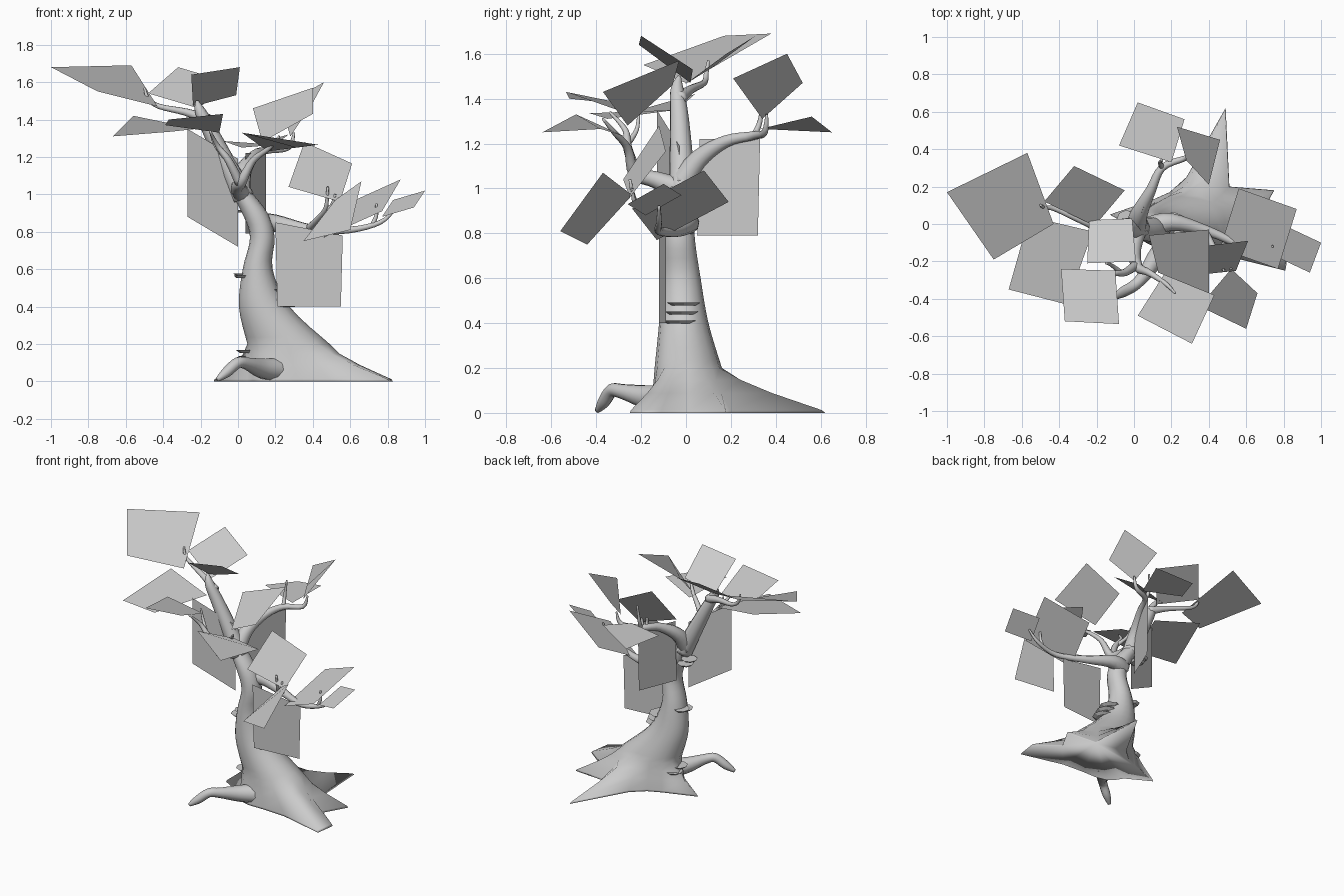
import bpy
import bmesh
import math
from mathutils import Vector

default_cube = bpy.data.objects.get("Cube")
if default_cube:
    bpy.data.objects.remove(default_cube, do_unlink=True)

# One plain grey covers the whole tree
grey = bpy.data.materials.new("plain_grey")
grey.use_nodes = True
grey_value = (0.6, 0.6, 0.6, 1)
grey.diffuse_color = grey_value
grey.node_tree.nodes["Principled BSDF"].inputs["Base Color"].default_value = grey_value


def finish(name, bm, smooth):
    """Turn a bmesh into a named, grey object."""
    mesh = bpy.data.meshes.new(name)
    bmesh.ops.recalc_face_normals(bm, faces=bm.faces)
    for face in bm.faces:
        face.smooth = smooth
    bm.to_mesh(mesh)
    bm.free()
    mesh.materials.append(grey)
    obj = bpy.data.objects.new(name, mesh)
    bpy.context.collection.objects.link(obj)
    return obj


def smooth_path(points, steps):
    """Pass a Catmull-Rom curve through vectors of any length."""
    points = [Vector(p) for p in points]
    padded = [points[0]] + points + [points[-1]]
    result = []
    for before, start, end, after in zip(padded, padded[1:], padded[2:], padded[3:]):
        for step in range(steps):
            t = step / steps
            bend = (start - end) * 3 + after - before
            pull = before * 2 - start * 5 + end * 4 - after
            result.append(start + ((end - before) * t + pull * t**2 + bend * t**3) / 2)
    return result + [points[-1]]


def oval(centre, across, up, sides):
    """Points around an oval given by its centre and two half axes."""
    angles = [math.tau * side / sides for side in range(sides)]
    return [centre + across * math.cos(a) + up * math.sin(a) for a in angles]


def loft(name, rings):
    """Skin a list of rings that all have the same number of points."""
    bm = bmesh.new()
    loops = [[bm.verts.new((p.x, p.y, max(p.z, 0))) for p in ring] for ring in rings]
    sides = len(loops[0])
    for low, high in zip(loops, loops[1:]):
        for side in range(sides):
            following = (side + 1) % sides
            bm.faces.new((low[side], low[following], high[following], high[side]))
    bm.faces.new(loops[0])
    bm.faces.new(loops[-1])
    return finish(name, bm, True)


def limb(name, *points, sides=10, steps=4):
    """Tapered limb through points of (x, y, z, radius)."""
    path = smooth_path(points, steps)
    centres = [p.to_3d() for p in path]
    rings = []
    across = None
    for index, centre in enumerate(centres):
        ahead = centres[min(index + 1, len(centres) - 1)]
        behind = centres[max(index - 1, 0)]
        along = (ahead - behind).normalized()
        if across is None:
            across = along.orthogonal()
        across = (across - along * across.dot(along)).normalized()
        radius = max(path[index][3], 0.004)
        rings.append(oval(centre, across * radius, along.cross(across) * radius, sides))
    return loft(name, rings)


def leaf(name, a, b, c, d=None):
    """Flat leaf card; the last corner completes a parallelogram if left out."""
    a, b, c = Vector(a), Vector(b), Vector(c)
    d = Vector(d) if d else a + c - b
    bm = bmesh.new()
    bm.faces.new([bm.verts.new(corner) for corner in (a, b, c, d)])
    return finish(name + "_leaf", bm, False)


def fungus(name, x, y, z, size):
    """Thin shelf fungus sticking out of the bark."""
    bm = bmesh.new()
    bmesh.ops.create_cone(bm, cap_ends=True, segments=8, radius1=size * 0.7,
                          radius2=size, depth=0.014)
    bmesh.ops.translate(bm, verts=bm.verts, vec=(x, y, z))
    return finish(name + "_fungus", bm, False)


# Trunk: level oval rings of x, y, z, half width, half depth
trunk_profile = [
    (.27, .01, .2, .22, .15), (.14, -.01, .4, .135, .11), (.105, -.02, .6, .08, .085),
    (.13, -.03, .77, .066, .07), (.09, -.03, .9, .068, .065), (.01, -.02, 1.02, .055, .06)]
trunk_rings = [oval(p.to_3d(), Vector((p[3], 0, 0)), Vector((0, p[4], 0)), 16)
               for p in smooth_path([Vector(p) for p in trunk_profile], 4)]

# Root flare: a star-shaped footprint, root tips and valleys, skinned up to the trunk
footprint = [
    (.66, .02), (.75, .18), (.51, .2), (.49, .62), (.28, .25), (.19, .17), (.1, .13),
    (-.13, .05), (.05, -.05), (.08, -.1), (.12, -.14), (.2, -.16), (.32, -.16),
    (.49, -.17), (.81, -.25), (.83, -.11)]
flare_rings = []
for spread, height in ((1, 0), (.97, .012), (.5, .088), (.2, .147)):
    ring = [top.lerp(Vector(foot).to_3d(), spread)
            for top, foot in zip(trunk_rings[0], footprint)]
    for point in ring:
        point.z = height
    flare_rings.append(ring)
loft("trunk_and_roots", flare_rings + trunk_rings)

# Free root arching away from the flare
limb("arched_front_root", (.24, -.07, .06, .07), (.13, -.17, .07, .055),
     (.05, -.28, .095, .034), (0, -.33, .1, .03), (-.06, -.365, .05, .028),
     (-.11, -.395, .01, .012))

# Main limbs
limb("tall_limb", (.03, -.02, .98, .06), (-.03, -.02, 1.1, .055),
     (-.14, -.03, 1.32, .042), (-.2, -.04, 1.44, .03), (-.22, -.03, 1.5, .008))
limb("tall_limb_fork", (-.16, -.03, 1.4, .03), (-.28, .02, 1.44, .02),
     (-.42, .08, 1.47, .014), (-.48, .09, 1.51, .011), (-.5, .1, 1.57, .006))
limb("back_limb", (.01, -.02, 1.02, .058), (.03, .06, 1.13, .045),
     (.09, .18, 1.21, .028), (.15, .3, 1.235, .02), (.27, .35, 1.25, .015),
     (.3, .36, 1.33, .006))
limb("back_twig", (.15, .3, 1.23, .016), (.14, .33, 1.3, .011), (.15, .34, 1.41, .006))
limb("front_limb", (.02, -.03, 1, .05), (0, -.14, 1.04, .038),
     (.02, -.23, 1.07, .028), (.08, -.26, 1.18, .018), (.17, -.32, 1.25, .012),
     (.22, -.37, 1.31, .006))
limb("front_fork", (.01, -.22, 1.06, .026), (-.05, -.26, 1.18, .02),
     (-.11, -.27, 1.26, .013), (-.15, -.34, 1.34, .006))
limb("front_twig", (-.07, -.26, 1.2, .015), (-.12, -.22, 1.26, .01), (-.15, -.21, 1.34, .006))
limb("side_limb", (.1, -.02, .84, .066), (.2, .01, .845, .048),
     (.4, -.04, .81, .027), (.6, -.12, .81, .018), (.76, -.12, .85, .013),
     (.84, -.12, .92, .006))
limb("side_twig", (.38, -.04, .82, .02), (.43, -.14, .87, .017),
     (.47, -.22, .93, .012), (.48, -.25, 1.04, .006))
limb("side_twig_fork", (.46, -.2, .91, .012), (.5, -.23, .94, .01), (.52, -.24, 1, .006))
limb("side_tip_twig", (.72, -.12, .84, .012), (.74, -.12, .89, .01), (.74, -.12, .95, .006))

# Leaves on the tall limb
leaf("far_tip", (-1, .17, 1.68), (-.57, .38, 1.69), (-.43, 0, 1.47), (-.75, -.19, 1.55))
leaf("fork", (-.32, .31, 1.68), (-.05, .18, 1.6), (-.21, -.01, 1.46))
leaf("crown", (-.25, -.21, 1.64), (.01, -.2, 1.68), (-.01, .03, 1.53), (-.24, .02, 1.47))
leaf("low_tip", (-.67, -.35, 1.31), (-.36, -.43, 1.335), (-.22, -.04, 1.35), (-.56, .04, 1.42))
leaf("hanging_front", (-.27, -.13, .88), (-.27, -.13, 1.35), (0, -.03, 1.19), (0, -.03, .72))

# Leaves on the front limb
leaf("front_outer", (-.39, -.24, 1.37), (-.1, -.25, 1.33), (-.08, -.535, 1.43), (-.37, -.52, 1.4))
leaf("front_upper", (.08, -.06, 1.46), (.4, -.03, 1.57), (.4, -.37, 1.43), (.13, -.26, 1.28))
leaf("front_flat", (.02, -.49, 1.33), (.16, -.27, 1.23), (.43, -.38, 1.265), (.31, -.64, 1.25))

# Leaves on the back limb
leaf("back_upright", (.46, .45, 1.6), (.23, .52, 1.47), (.28, .34, 1.31), (.4, .21, 1.49))
leaf("back_flat", (.02, .65, 1.25), (.27, .56, 1.32), (.2, .33, 1.265), (-.08, .42, 1.285))
leaf("hanging_back", (.04, .05, .79), (.15, .32, .79), (.15, .33, 1.22))

# Leaves on the side limb
leaf("side_upper", (.355, -.12, 1.28), (.61, -.09, 1.165), (.545, -.25, .96), (.27, -.28, 1.04))
leaf("side_front", (.66, -.37, 1.07), (.6, -.56, .81), (.35, -.44, .75), (.52, -.24, .97))
leaf("side_wide", (.87, .08, 1.08), (.56, .19, .94), (.46, -.13, .77))
leaf("side_tip", (.83, -.02, .97), (1, -.1, 1.02), (.94, -.26, .93))
leaf("hanging_side", (.2, -.12, .85), (.56, -.09, .78), (.55, -.09, .4), (.21, -.12, .4))

# Shelf fungi in small stacks up the bark
for level in range(3):
    fungus("side", .25 - level * .02, -.03 + level * .01, .405 + level * .04, .075)
for level in range(2):
    fungus("low", .06 - level * .01, .05 - level * .04, .13 + level * .03, .06)
    fungus("high", -.01 - level * .03, .02, .91 + level * .04, .055)
    fungus("middle", .03, -.03 + level * .04, .56 + level * .01, .055)
